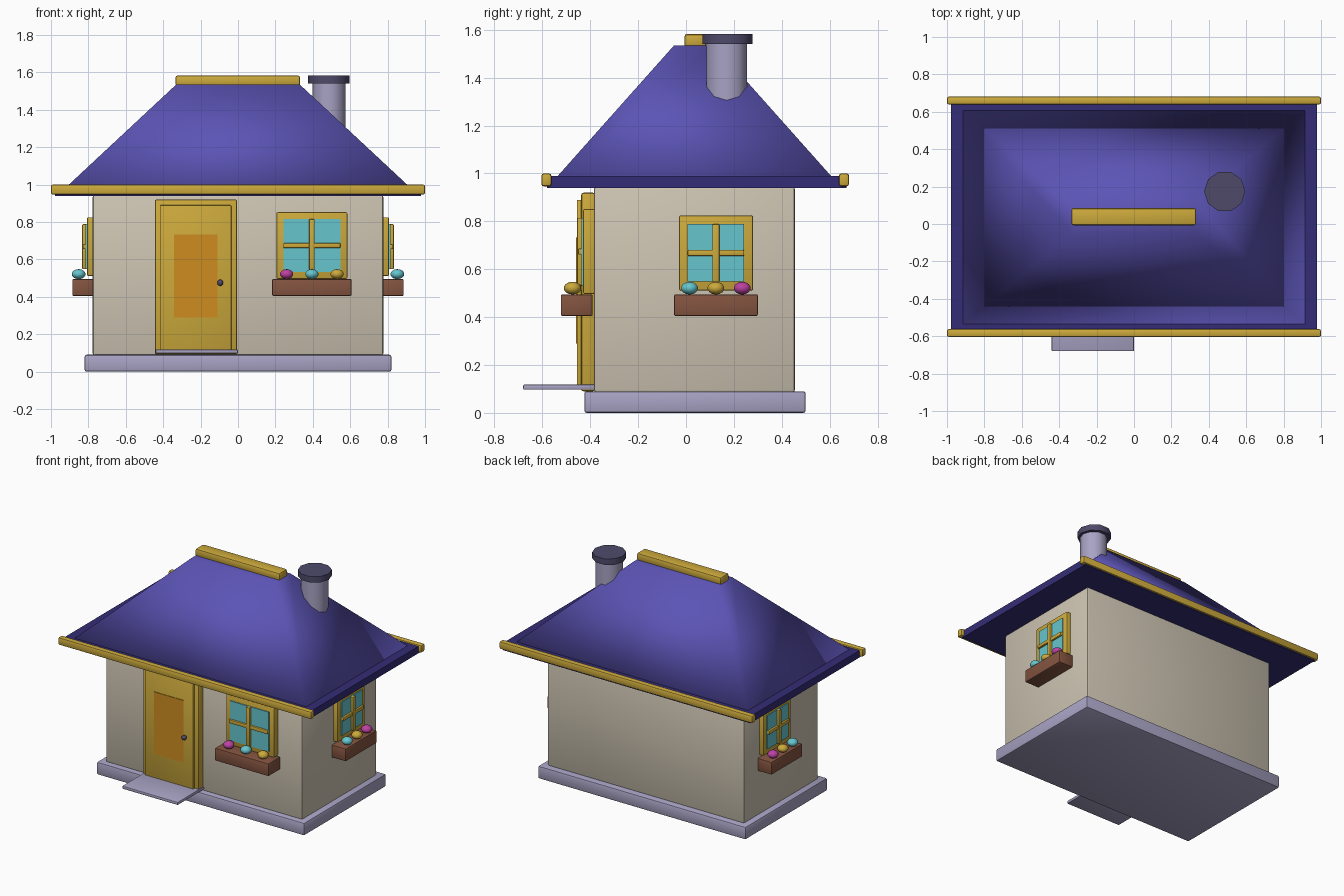
import bpy
import bmesh
from mathutils import Matrix, Vector

cube = bpy.data.objects.get("Cube")
if cube:
    bpy.data.objects.remove(cube, do_unlink=True)


def material(name, r, g, b):
    def lin(c):
        c /= 255
        return c / 12.92 if c <= 0.04 else ((c + 0.055) / 1.055) ** 2.4
    color = (lin(r), lin(g), lin(b), 1)
    mat = bpy.data.materials.new(name)
    mat.use_nodes = True
    mat.diffuse_color = color
    mat.node_tree.nodes["Principled BSDF"].inputs["Base Color"].default_value = color
    return mat


plaster = material("beige plaster", 205, 196, 178)
stone = material("lavender stone", 168, 163, 196)
gold = material("gold trim", 205, 170, 60)
orange = material("orange panel", 205, 140, 32)
dark = material("dark metal", 78, 74, 106)
tile = material("blue roof", 92, 84, 182)
eave_blue = material("dark blue eave", 52, 44, 118)
wood = material("brown wood", 132, 84, 64)
glass = material("cyan glass", 102, 198, 206)
pink = material("magenta petals", 188, 66, 162)


def finish(name, bm, mat, smooth=None):
    bmesh.ops.recalc_face_normals(bm, faces=bm.faces)
    mesh = bpy.data.meshes.new(name)
    bm.to_mesh(mesh)
    bm.free()
    mesh.materials.append(mat)
    obj = bpy.data.objects.new(name, mesh)
    bpy.context.collection.objects.link(obj)
    if smooth is not None:
        bpy.ops.object.select_all(action="DESELECT")
        obj.select_set(True)
        bpy.context.view_layer.objects.active = obj
        if smooth >= 3:
            bpy.ops.object.shade_smooth()
        else:
            bpy.ops.object.shade_smooth_by_angle(angle=smooth)
    return obj


def box(name, mat, x, y, z, bevel=0.0, place=Matrix()):
    """Box from (min, max) ranges, optionally with rounded edges."""
    spans = [Vector(r) for r in (x, y, z)]
    bm = bmesh.new()
    bmesh.ops.create_cube(bm, size=1)
    bmesh.ops.scale(bm, vec=[s[1] - s[0] for s in spans], verts=bm.verts)
    bmesh.ops.translate(bm, vec=[(s[0] + s[1]) / 2 for s in spans], verts=bm.verts)
    if bevel:
        bmesh.ops.bevel(bm, geom=bm.edges[:], offset=bevel, segments=2,
                        profile=0.5, affect="EDGES")
    bmesh.ops.transform(bm, matrix=place, verts=bm.verts)
    return finish(name, bm, mat, 0.6 if bevel else None)


def ball(name, mat, center, radius, height, place=Matrix()):
    bm = bmesh.new()
    bmesh.ops.create_uvsphere(bm, u_segments=10, v_segments=7, radius=radius)
    bmesh.ops.scale(bm, vec=(1, 1, height), verts=bm.verts)
    bmesh.ops.translate(bm, vec=center, verts=bm.verts)
    bmesh.ops.transform(bm, matrix=place, verts=bm.verts)
    return finish(name, bm, mat, 3.15)


def drum(name, mat, center, radius, z):
    """Ten-sided upright cylinder with a corner towards the back."""
    bm = bmesh.new()
    turn = Matrix.Rotation(1.5708, 4, "Z")
    bmesh.ops.create_cone(bm, cap_ends=True, segments=10, radius1=radius,
                          radius2=radius, depth=z[1] - z[0], matrix=turn)
    bmesh.ops.translate(bm, vec=(*center, (z[0] + z[1]) / 2), verts=bm.verts)
    return finish(name, bm, mat, 0.8)


# Body
box("foundation", stone, (-0.82, 0.82), (-0.425, 0.5), (0, 0.09), 0.01)
box("walls", plaster, (-0.777, 0.777), (-0.385, 0.455), (0.085, 0.945), 0.012)
box("door_step", stone, (-0.44, 0), (-0.68, -0.38), (0.097, 0.118), 0.005)

# Roof: eave slab, softly shaded hip, trims
box("eave_slab", eave_blue, (-0.978, 0.978), (-0.58, 0.67), (0.94, 0.99))
bm = bmesh.new()
rings = []
for hx, y0, y1, z in ((0.92, -0.54, 0.61, 0.985), (0.33, -0.05, 0.12, 1.535)):
    rings.append([bm.verts.new(p) for p in
                  ((-hx, y0, z), (hx, y0, z), (hx, y1, z), (-hx, y1, z))])
low, top = rings
bm.faces.new(low[::-1])
bm.faces.new(top)
for i in range(4):
    j = (i + 1) % 4
    bm.faces.new((low[i], low[j], top[j], top[i]))
finish("hip_roof", bm, tile, 3.15)
box("ridge_beam", gold, (-0.335, 0.332), (-0.007, 0.085), (1.527, 1.583), 0.012)
for name, y in (("front_trim", -0.583), ("back_trim", 0.66)):
    box(name, gold, (-1, 1), (y - 0.021, y + 0.021), (0.946, 1), 0.01)

# Chimney
drum("chimney", stone, (0.487, 0.17), 0.089, (1.2, 1.55))
drum("chimney_cap", dark, (0.485, 0.174), 0.11, (1.54, 1.583))

# Door
box("door_frame", gold, (-0.445, -0.005), (-0.438, -0.38), (0.09, 0.92), 0.01)
box("door_leaf", gold, (-0.418, -0.036), (-0.456, -0.43), (0.11, 0.89), 0.005)
box("door_panel", orange, (-0.342, -0.11), (-0.46, -0.453), (0.29, 0.732))
ball("door_knob", dark, (-0.095, -0.472, 0.475), 0.017, 1)


def window(side, place, w, h, z, petals, box_w, depth):
    """Window with flower box, built facing -y from a wall at y = 0."""
    def part(name, mat, hx, y, zr, bevel=0.0):
        box(side + name, mat, (-hx, hx), y, zr, bevel, place)
    part("_window_frame", gold, w, (-0.03, 0.02), (z - h, z + h), 0.008)
    gw, gh = w - 0.037, h - 0.037
    part("_window_glass", glass, gw, (-0.037, -0.025), (z - gh, z + gh))
    part("_window_upright", gold, 0.015, (-0.055, -0.03), (z - gh, z + gh), 0.005)
    part("_window_crossbar", gold, gw, (-0.051, -0.03), (z - 0.013, z + 0.013), 0.005)
    part("_flower_box", wood, box_w, (-depth, 0.01), (0.405, 0.495), 0.006)
    for i, mat in enumerate(petals):
        at = ((i - 1) * w * 0.71, -0.074, 0.521)
        ball(f"{side}_flower_{i + 1}", mat, at, 0.037, 0.72, place)


# Windows: one in front, one on each side
window("front", Matrix.Translation((0.395, -0.4, 0)), 0.19, 0.178, 0.674,
       (pink, glass, gold), 0.212, 0.123)
turn = Matrix.Rotation(1.5708, 4, "Z")
window("left", Matrix.Translation((0.778, 0.125, 0)) @ turn, 0.155, 0.157, 0.668,
       (glass, gold, pink), 0.175, 0.108)
window("right", Matrix.Translation((-0.778, 0.125, 0)) @ turn.inverted(), 0.155, 0.157,
       0.668, (pink, gold, glass), 0.175, 0.108)
